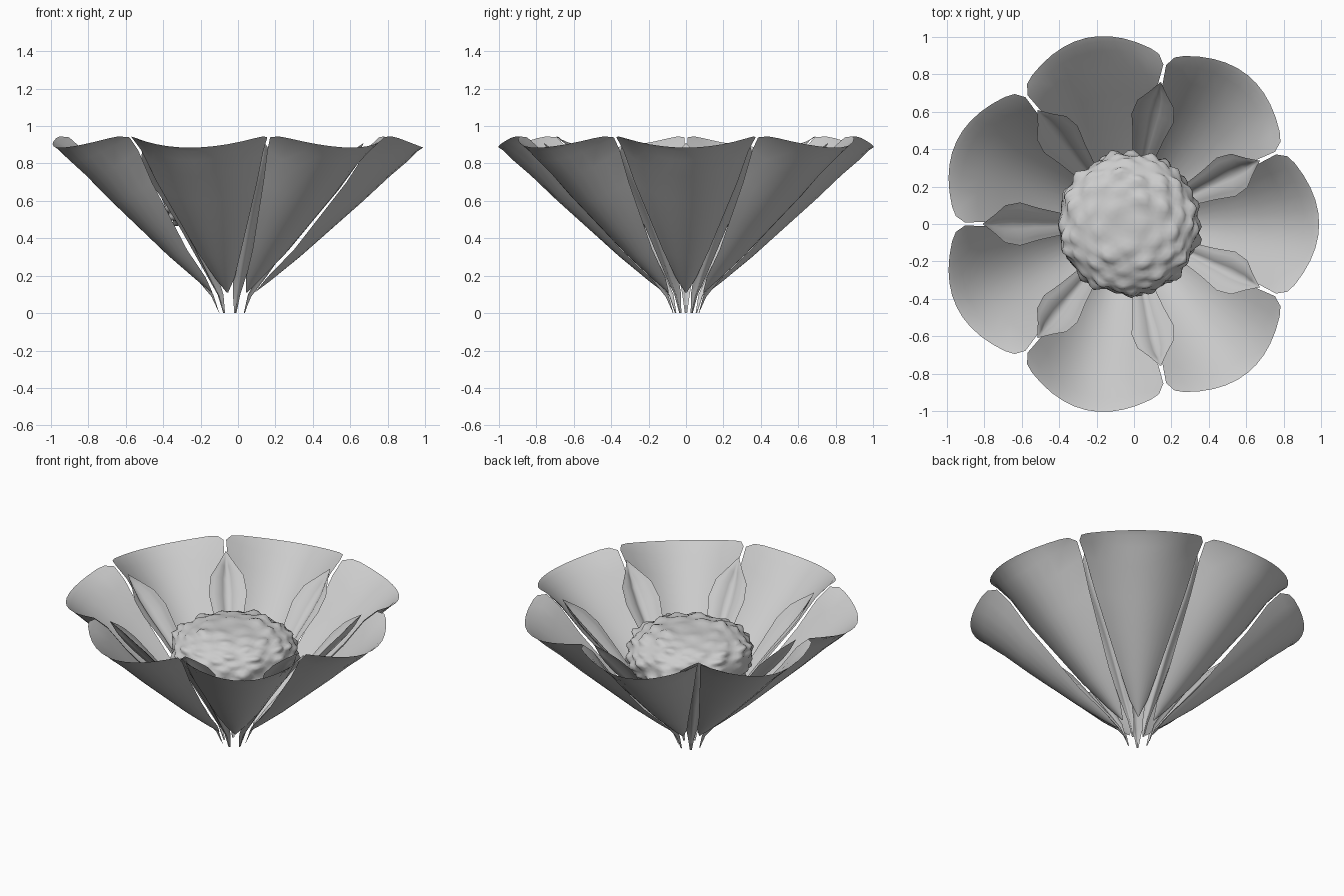
import bpy, bmesh, math, random
from mathutils import Vector, Matrix

if "Cube" in bpy.data.objects:
    bpy.data.objects.remove(bpy.data.objects["Cube"])

random.seed(4)
COUNT = 7
CENTRE = Vector((-0.03, 0, 0))

mat = bpy.data.materials.new("plain grey")
mat.diffuse_color = (0.6, 0.6, 0.6, 1)
mat.use_nodes = True
mat.node_tree.nodes["Principled BSDF"].inputs["Base Color"].default_value = mat.diffuse_color


def finish(name, bm):
    me = bpy.data.meshes.new(name)
    bm.to_mesh(me)
    bm.free()
    ob = bpy.data.objects.new(name, me)
    bpy.context.collection.objects.link(ob)
    me.materials.append(mat)
    for p in me.polygons:
        p.use_smooth = True
    return ob


def blade(name, rows, cols, angle, power=2.0, crease=0.0):
    """Cupped sheet: each row is (radius, height, half width, edge dr, edge dz)."""
    bm = bmesh.new()
    rot = Matrix.Rotation(angle, 4, 'Z')
    grid = []
    for r, z, w, dr, dz in rows:
        line = []
        for i in range(cols + 1):
            u = 2 * i / cols - 1
            k = abs(u) ** power
            fold = crease * w * math.cos(u * math.pi * 2)
            p = Vector((r + dr * k + fold, w * u, z + dz * k - fold))
            line.append(bm.verts.new(rot @ p + CENTRE))
        grid.append(line)
    for a, b in zip(grid, grid[1:]):
        for i in range(cols):
            bm.faces.new((a[i], a[i + 1], b[i + 1], b[i]))
    bmesh.ops.remove_doubles(bm, verts=bm.verts, dist=0.0005)
    return finish(name, bm)


# Broad outer petals, pointed at the foot and rounded at the rim
PETAL = [(0.12, 0.11, 0.004, 0, 0), (0.20, 0.17, 0.055, -0.015, 0.02),
         (0.36, 0.30, 0.125, -0.03, 0.04), (0.53, 0.45, 0.20, -0.06, 0.07),
         (0.70, 0.60, 0.275, -0.09, 0.10), (0.84, 0.73, 0.335, -0.12, 0.14),
         (0.94, 0.815, 0.372, -0.15, 0.125), (0.99, 0.865, 0.362, -0.14, 0.08),
         (1.02, 0.885, 0.325, -0.13, 0.05)]

# Slim inner leaves standing in the seams between petals
LEAF = [(0.07, 0.0, 0.006, 0, 0), (0.11, 0.09, 0.02, -0.01, 0.01),
        (0.20, 0.20, 0.04, -0.02, 0.02), (0.38, 0.43, 0.06, -0.02, 0.02),
        (0.50, 0.57, 0.085, -0.03, 0.03), (0.61, 0.69, 0.115, -0.04, 0.04),
        (0.68, 0.77, 0.10, -0.03, 0.04), (0.73, 0.83, 0.05, -0.02, 0.03),
        (0.78, 0.91, 0.0, 0, 0)]

step = 2 * math.pi / COUNT
for n in range(COUNT):
    blade(f"petal_{n + 1}", PETAL, 10, n * step)
    blade(f"inner_leaf_{n + 1}", LEAF, 8, (n + 0.5) * step, 1.5, 0.08)

# Lumpy flower head: squashed ball covered in evenly scattered bumps
bm = bmesh.new()
bmesh.ops.create_icosphere(bm, subdivisions=5, radius=1)
bumps = []
for i in range(150):
    h = 1 - 2 * (i + 0.5) / 150
    a = i * 2.39996 + random.uniform(-0.15, 0.15)
    s = math.sqrt(1 - h * h)
    bumps.append((Vector((s * math.cos(a), s * math.sin(a), h)), random.uniform(0.03, 0.12)))
for v in bm.verts:
    d = v.co.normalized()
    lump = max(size * math.exp(-(d - c).length_squared / 0.012) for c, size in bumps)
    flat = math.copysign(abs(d.z) ** 0.8, d.z)
    side = math.hypot(d.x, d.y) ** -0.25 if math.hypot(d.x, d.y) > 0.05 else 1
    k = 0.365 * (1 + lump)
    v.co = CENTRE + Vector((d.x * side * k, d.y * side * k,
                            0.61 + flat * 0.16 + d.z * lump * 0.3))
finish("flower_head", bm)
